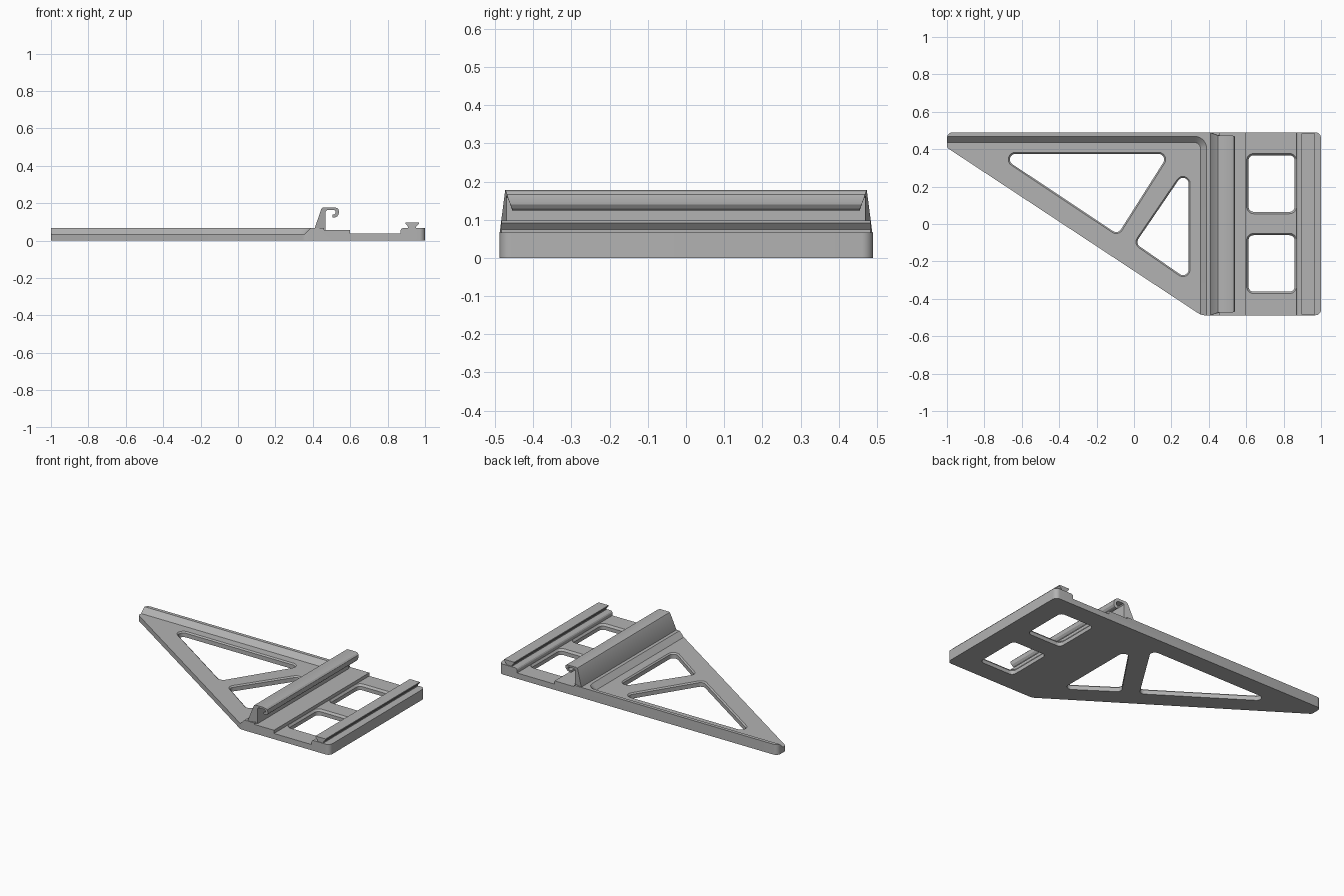
import bpy, bmesh, math
from mathutils import Vector

cube = bpy.data.objects.get("Cube")
if cube:
    bpy.data.objects.remove(cube, do_unlink=True)

grey = bpy.data.materials.new("plain grey")
grey.use_nodes = True
colour = (0.45, 0.45, 0.45, 1)
grey.diffuse_color = colour
grey.node_tree.nodes["Principled BSDF"].inputs["Base Color"].default_value = colour


def loft(name, rings):
    """Closed solid skinned through rings of equal point count."""
    bm = bmesh.new()
    loops = [[bm.verts.new(p) for p in ring] for ring in rings]
    n = len(loops[0])
    for a, b in zip(loops, loops[1:]):
        for i in range(n):
            j = (i + 1) % n
            bm.faces.new((a[i], a[j], b[j], b[i]))
    bm.faces.new(loops[0])
    bm.faces.new(loops[-1])
    bmesh.ops.recalc_face_normals(bm, faces=bm.faces)
    mesh = bpy.data.meshes.new(name)
    bm.to_mesh(mesh)
    bm.free()
    mesh.materials.append(grey)
    obj = bpy.data.objects.new(name, mesh)
    bpy.context.collection.objects.link(obj)
    return obj


def rounded(corners, radii, z, grow=0, steps=8):
    """Counter-clockwise polygon with rounded corners, optionally grown outwards."""
    pts = []
    count = len(corners)
    for i in range(count):
        p = Vector(corners[i])
        d0 = (p - Vector(corners[i - 1])).normalized()
        d1 = (Vector(corners[(i + 1) % count]) - p).normalized()
        r = radii[i]
        turn = d0.angle(d1)
        centre = p - d0 * r * math.tan(turn / 2) + Vector((-d0.y, d0.x)) * r
        start = math.atan2(-d0.x, d0.y)
        for k in range(steps + 1):
            a = start + turn * k / steps
            pts.append((centre.x + (r + grow) * math.cos(a),
                        centre.y + (r + grow) * math.sin(a), z))
    return pts


def prism(name, corners, radii, levels):
    """Rounded prism; levels are (height, outward growth)."""
    return loft(name, [rounded(corners, radii, z, g) for z, g in levels])


def rail(name, profile):
    """Long bar along y; profile holds (x, z, half length)."""
    return loft(name, [[(x, s * h, z) for x, z, h in profile] for s in (-1, 1)])


def cut(target, cutter):
    mod = target.modifiers.new("cut", "BOOLEAN")
    mod.operation = "DIFFERENCE"
    mod.solver = "EXACT"
    mod.object = cutter
    bpy.context.view_layer.update()
    bpy.context.view_layer.objects.active = target
    bpy.ops.object.modifier_apply(modifier=mod.name)
    bpy.data.objects.remove(cutter, do_unlink=True)


# Base plate: bracket wing and mounting end in one outline
outline = [(-1, 0.49), (-1, 0.408), (0.36, -0.488), (1, -0.488), (1, 0.49)]
base = prism("base_plate", outline, [0.03, 0.02, 0.06, 0.03, 0.03],
             [(0, 0), (0.067, 0)])

# Sunken wing floor, leaving a sloped rim at the back and beside the hook
pocket = [(-3, 0.435), (-3, -2), (0.355, -2), (0.355, 0.435)]
cut(base, prism("pocket_cutter", pocket, [0.03] * 4, [(0.035, 0), (0.099, 0.066)]))

# Stepped channel between the hook and the end rail
steps = [(0.46, 0.3), (0.46, 0.058), (0.6, 0.058), (0.6, 0.037),
         (0.87, 0.037), (0.87, 0.056), (0.874, 0.063), (0.882, 0.068), (0.882, 0.3)]
cut(base, rail("channel_cutter", [(x, z, 1) for x, z in steps]))

# Triangular lightening holes with a fine chamfer
triangles = [[(-0.75, 0.38), (-0.085, -0.062), (0.195, 0.38)],
             [(0.0, -0.105), (0.297, -0.31), (0.297, 0.33)]]
for tri in triangles:
    cut(base, prism("triangle_cutter", tri, [0.035] * 3,
                    [(-0.1, -0.005), (0.027, -0.005), (0.041, 0.009)]))

# Rectangular windows with chamfered rims
for low, high in ((0.065, 0.367), (-0.362, -0.06)):
    window = [(0.612, low), (0.859, low), (0.859, high), (0.612, high)]
    cut(base, prism("window_cutter", window, [0.028] * 4,
                    [(-0.1, 0), (0.024, 0), (0.038, 0.011)]))

# Hooked upright with tapered ends and a curled lip
hook = rail("hook_rail", [
    (0.41, 0.05, 0.488), (0.41, 0.067, 0.488), (0.445, 0.168, 0.475),
    (0.449, 0.175, 0.474), (0.456, 0.178, 0.474), (0.515, 0.178, 0.474),
    (0.53, 0.174, 0.472), (0.538, 0.166, 0.469), (0.54, 0.155, 0.466),
    (0.538, 0.14, 0.46), (0.53, 0.129, 0.456), (0.518, 0.124, 0.455),
    (0.504, 0.124, 0.455), (0.504, 0.138, 0.46), (0.515, 0.14, 0.46),
    (0.522, 0.147, 0.463), (0.522, 0.157, 0.467), (0.514, 0.163, 0.469),
    (0.475, 0.163, 0.47), (0.469, 0.157, 0.47), (0.469, 0.05, 0.47)])

# Dovetail rail on the mounting end
half = [(0.021, 0.05), (0.021, 0.074), (0.036, 0.091), (0.036, 0.098)]
dovetail = rail("dovetail_rail",
                [(0.931 + s * x, z, 0.484)
                 for s, side in ((1, half), (-1, half[::-1])) for x, z in side])

# Smooth the rounded corners, keep the machined edges crisp
bpy.ops.object.select_all(action="DESELECT")
for obj in (base, hook, dovetail):
    obj.select_set(True)
bpy.context.view_layer.objects.active = base
bpy.ops.object.shade_smooth_by_angle(angle=math.radians(28))
